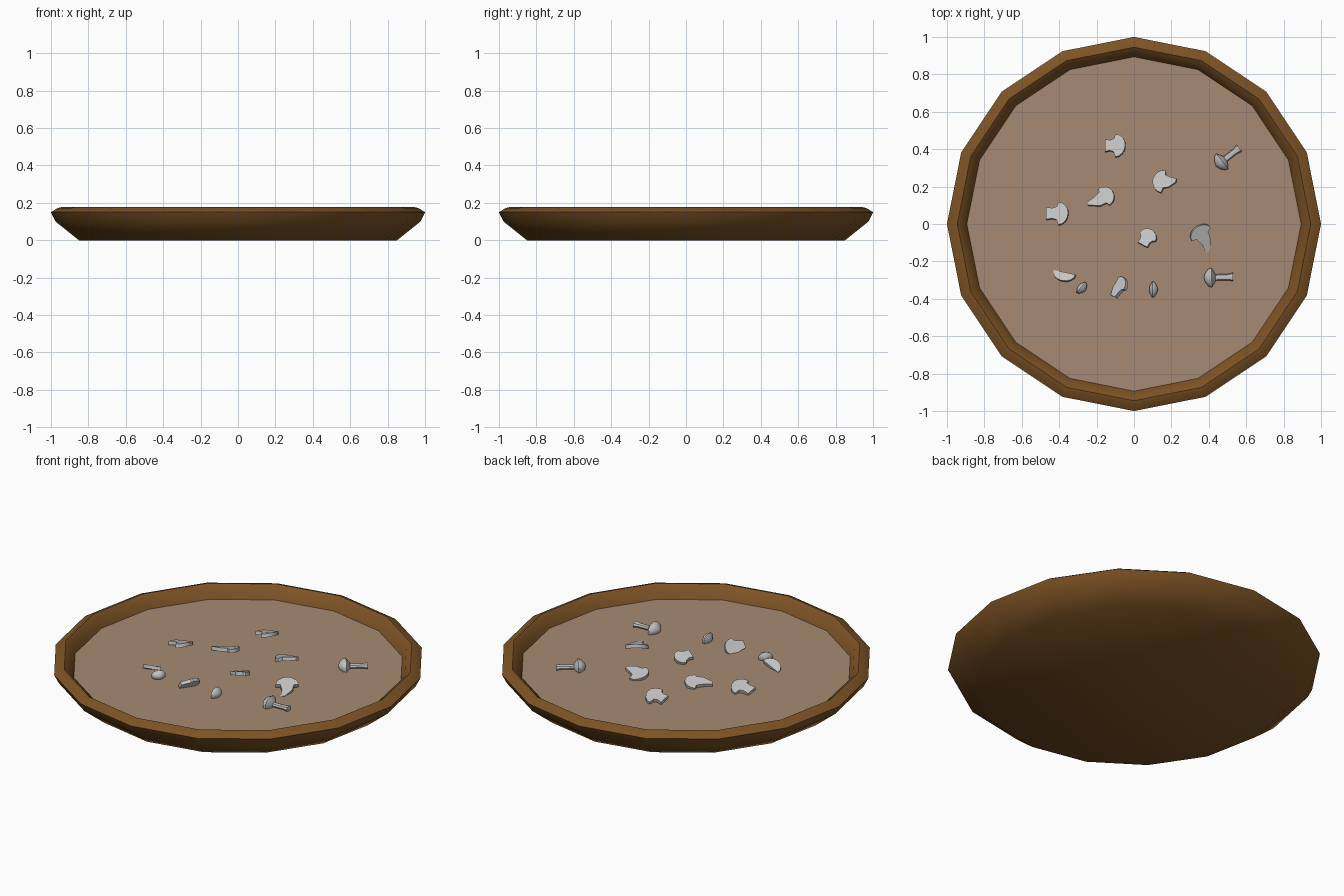
import bpy, bmesh, math
from mathutils import Matrix, Vector

if "Cube" in bpy.data.objects:
    bpy.data.objects.remove(bpy.data.objects["Cube"])


def material(name, rgb):
    m = bpy.data.materials.new(name)
    m.diffuse_color = (*rgb, 1)
    m.use_nodes = True
    m.node_tree.nodes["Principled BSDF"].inputs["Base Color"].default_value = m.diffuse_color
    return m


WOOD = material("brown_wood", (0.205, 0.086, 0.018))
SOUP = material("tan_soup", (0.38, 0.255, 0.168))
GREY = material("pale_grey", (0.55, 0.55, 0.55))


def finish(bm, name, mat, matrix=None, smooth=None):
    bmesh.ops.recalc_face_normals(bm, faces=bm.faces)
    if matrix:
        bm.transform(matrix)
    me = bpy.data.meshes.new(name)
    bm.to_mesh(me)
    bm.free()
    me.materials.append(mat)
    ob = bpy.data.objects.new(name, me)
    bpy.context.collection.objects.link(ob)
    if smooth:
        bpy.context.view_layer.objects.active = ob
        ob.select_set(True)
        bpy.ops.object.shade_smooth_by_angle(angle=math.radians(smooth))
        ob.select_set(False)
    return ob


def lathe(profile, n):
    """Revolve (radius, z) points about z; both ends are capped."""
    bm = bmesh.new()
    rings = []
    for r, z in profile:
        rings.append([bm.verts.new((r * math.cos(2 * math.pi * i / n),
                                    r * math.sin(2 * math.pi * i / n), z)) for i in range(n)])
    for a, b in zip(rings, rings[1:]):
        for i in range(n):
            bm.faces.new((a[i], a[(i + 1) % n], b[(i + 1) % n], b[i]))
    bm.faces.new(rings[0])
    bm.faces.new(rings[-1])
    return bm


# Bowl: outside wall, rounded rim, inside wall down to a hidden floor
finish(lathe([(0.85, 0), (0.975, 0.10), (1.0, 0.15), (0.965, 0.172), (0.945, 0.177),
              (0.915, 0.155), (0.893, 0.105), (0.86, 0.05)], 16),
       "bowl", WOOD, smooth=50)

# Soup surface
bm = bmesh.new()
bmesh.ops.create_circle(bm, cap_ends=True, segments=16, radius=0.897)
finish(bm, "soup", SOUP, Matrix.Translation((0, 0, 0.106)))


def slice_piece(name, x, y, z, turn, lean, toward, width=0.062, cap=0.055, stem=0.055, foot=0.034, skew=0.0):
    """Thin bent mushroom slice, cap towards local +x, leaning to a world direction."""
    pts = []
    for i in range(9):
        a = math.radians(-90 + 22.5 * i)
        pts.append((cap * math.cos(a), width * math.sin(a)))
    if stem > 0:
        pts += [(-0.008, 0.036), (-stem * 0.5, 0.028), (-stem, foot + skew),
                (-stem, -foot + skew), (-stem * 0.5, -0.028), (-0.008, -0.036)]
    bm = bmesh.new()
    f = bm.faces.new([bm.verts.new((px, py, -0.010)) for px, py in pts])
    top = bmesh.ops.extrude_face_region(bm, geom=[f])["geom"]
    for v in top:
        if isinstance(v, bmesh.types.BMVert):
            v.co.z += 0.02
    for v in bm.verts:                       # bend the slice a little
        v.co.z -= 2.5 * v.co.y ** 2
    d = math.radians(toward)
    axis = Vector((-math.sin(d), math.cos(d), 0))
    m = (Matrix.Translation((x, y, z)) @ Matrix.Rotation(math.radians(lean), 4, axis)
         @ Matrix.Rotation(math.radians(turn), 4, 'Z'))
    finish(bm, name, GREY, m, smooth=35)


# Floating slices: x, y, z, turn, lean, lean direction, shape options
BACK_LEFT, FRONT_RIGHT = 124, -56
slices = [
    (-0.10, 0.42, 0.133, 0, 16, BACK_LEFT, {}),
    (0.155, 0.228, 0.128, 170, 16, BACK_LEFT, dict(stem=0.07, foot=0.01, skew=-0.015)),
    (-0.16, 0.145, 0.128, 35, 16, BACK_LEFT, dict(stem=0.095, foot=0.008, skew=0.02, width=0.055)),
    (-0.405, 0.057, 0.130, 0, 16, BACK_LEFT, dict(stem=0.065)),
    (0.072, -0.07, 0.130, 60, 20, BACK_LEFT, dict(width=0.05, cap=0.045, stem=0.05, foot=0.03)),
    (0.36, -0.055, 0.130, 125, 18, FRONT_RIGHT, dict(stem=0.10, foot=0.012, skew=0.025, cap=0.05)),
    (-0.372, -0.258, 0.122, -104, 20, BACK_LEFT, dict(stem=0, cap=0.05)),
    (-0.08, -0.335, 0.128, 62, 50, 150, dict(stem=0.06, foot=0.02, width=0.05)),
]
for i, (x, y, z, turn, lean, toward, opts) in enumerate(slices):
    slice_piece(f"mushroom_slice_{i + 1}", x, y, z, turn, lean, toward, **opts)


def lying(x, y, z, turn):
    """Lay a lathed part down: its z axis runs along the turn direction."""
    return (Matrix.Translation((x, y, z)) @ Matrix.Rotation(math.radians(turn), 4, 'Z')
            @ Matrix.Diagonal((1, 1, 0.75, 1)) @ Matrix.Rotation(math.pi / 2, 4, 'Y'))


def cap(name, x, y, turn, r, h):
    """Small domed cap with its apex pointing against the turn direction."""
    dome = [(r * 0.06, -h), (r * 0.5, -h * 0.8), (r * 0.88, -h * 0.4), (r, 0), (r * 0.35, h * 0.5)]
    finish(lathe(dome, 10), name, GREY, lying(x, y, 0.122, turn), smooth=40)


# Whole mushrooms with stems
for i, (x, y, turn) in enumerate([(0.415, -0.287, 2), (0.472, 0.335, 38)]):
    cap(f"mushroom_cap_{i + 1}", x, y, turn, 0.055, 0.042)
    finish(lathe([(0.017, 0), (0.017, 0.085), (0.023, 0.115)], 8),
           f"mushroom_stem_{i + 1}", GREY, lying(x, y, 0.12, turn), smooth=40)

# Loose small caps
cap("small_cap_1", -0.283, -0.338, 140, 0.04, 0.03)
cap("small_cap_2", 0.098, -0.35, 180, 0.046, 0.03)
